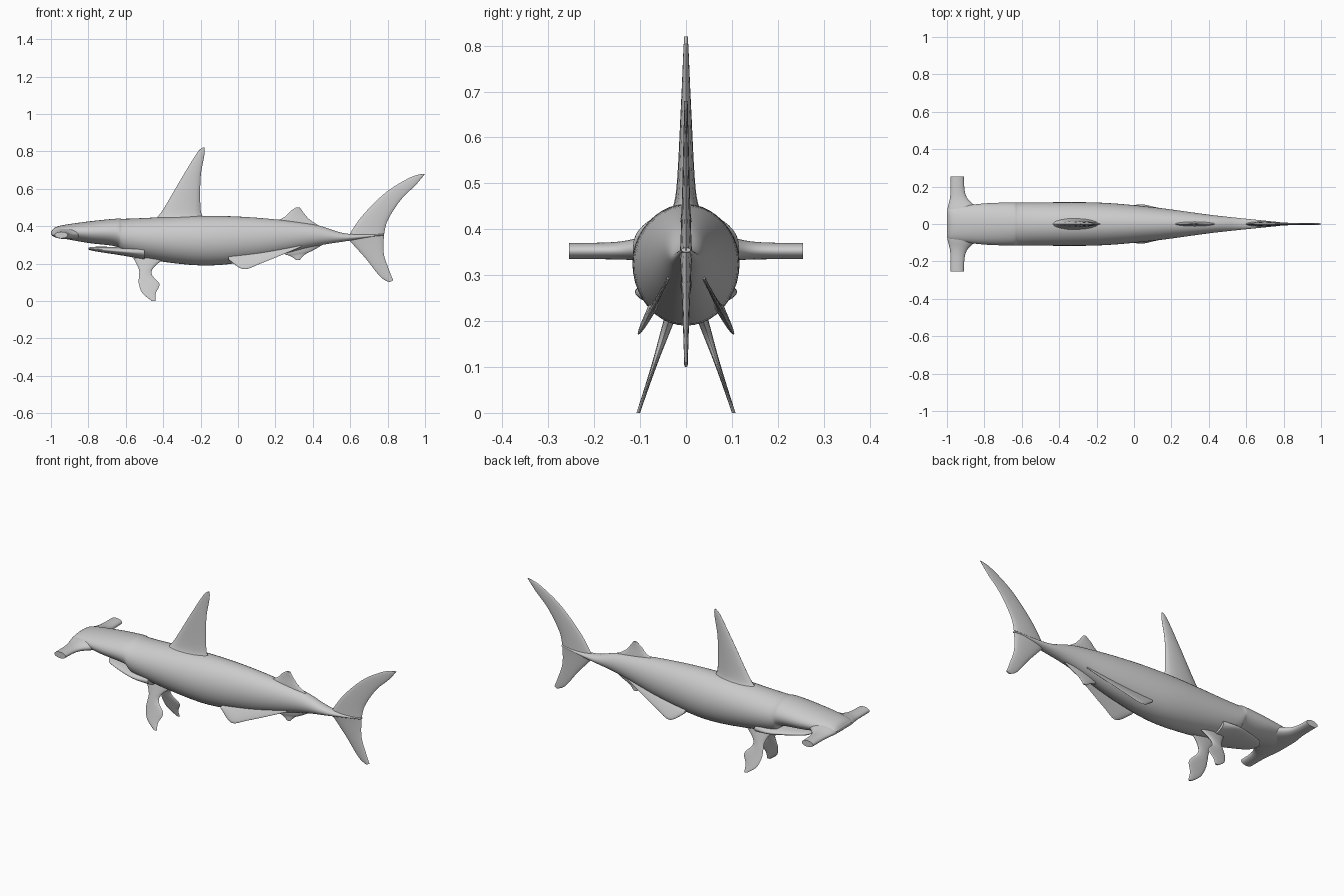
import bpy, bmesh
from math import cos, sin, pi, radians
from mathutils import Vector

default_cube = bpy.data.objects.get("Cube")
if default_cube:
    bpy.data.objects.remove(default_cube)


def refine(stations, steps=6):
    """Smooth curve through every station, with the ends clamped."""
    points = [Vector(station) for station in stations]
    padded = [points[0]] + points + [points[-1]]
    curve = []
    for before, start, end, after in zip(padded, padded[1:], padded[2:], padded[3:]):
        leave, arrive = (end - before) / 2, (after - start) / 2
        for step in range(steps):
            t = step / steps
            ease = t * t * (3 - 2 * t)
            curve.append(start.lerp(end, ease)
                         + leave * t * (1 - t) ** 2
                         - arrive * t * t * (1 - t))
    return curve + [points[-1]]


def loft(name, stations, section, sides=32):
    """Skin a closed tube whose rings are given by section(station, cos, sin)."""
    bm = bmesh.new()
    angles = [2 * pi * side / sides for side in range(sides)]
    rings = [[bm.verts.new(section(station, cos(angle), sin(angle))) for angle in angles]
             for station in stations]
    for ring, following in zip(rings, rings[1:]):
        for side in range(sides):
            bm.faces.new((ring[side - 1], ring[side], following[side], following[side - 1]))
    bm.faces.new(rings[0])
    bm.faces.new(rings[-1])
    bmesh.ops.recalc_face_normals(bm, faces=bm.faces)
    mesh = bpy.data.meshes.new(name)
    bm.to_mesh(mesh)
    bm.free()
    obj = bpy.data.objects.new(name, mesh)
    bpy.context.collection.objects.link(obj)
    bpy.ops.object.select_all(action='DESELECT')
    obj.select_set(True)
    bpy.context.view_layer.objects.active = obj
    bpy.ops.object.shade_smooth_by_angle(angle=radians(50))


def trunk_section(station, across, up):
    """Station: x, top, bottom, half width."""
    x, top, bottom, half_width = station
    middle = (top + bottom) / 2
    return x, half_width * across, middle + up * (top - middle)


def hammer_section(y, along, up):
    """Slim bar that swells smoothly towards the snout."""
    swell = 1 / (1 + (abs(y) / .11) ** 6)
    front, back = -.98 - .02 * swell, -.91 + .09 * swell
    top, bottom = .37 + .02 * swell, .335 - .005 * swell
    x = (front + back + along * (back - front)) / 2
    z = (top + bottom + up * (top - bottom)) / 2
    return x, y, z


def upright(z):
    return 0


def fin(name, edges, root_thickness, lean=upright, side=1):
    """Blade between two edges, (x, z) and (x, z), thinning from root to tip."""
    chords = refine(edges)
    blades = []
    for index, chord in enumerate(chords):
        remaining = 1 - index / (len(chords) - 1)
        blades.append((chord, root_thickness * remaining ** 2 + .004))

    def section(blade, along, out):
        (lead_x, lead_z, trail_x, trail_z), thickness = blade
        share = (1 - along) / 2
        x = lead_x + share * (trail_x - lead_x)
        z = lead_z + share * (trail_z - lead_z)
        return x, side * (lean(z) + out * thickness), z

    loft(name, blades, section, sides=16)


# Body, with the palate as its underside ahead of the mouth corner
body = [
    (-1, .37, .36, .07),
    (-.96, .4, .34, .09),
    (-.8, .425, .31, .11),
    (-.65, .44, .29, .115),
    (-.58, .44, .24, .115),
    (-.2, .455, .19, .115),
    (.1, .445, .22, .09),
    (.4, .41, .29, .05),
    (.58, .36, .32, .03),
    (.78, .36, .35, .01),
]
loft("body", refine(body), trunk_section, sides=40)

# Pointed lower jaw
lower_jaw = [
    (-.8, .285, .275, .02),
    (-.76, .29, .265, .06),
    (-.6, .29, .24, .11),
    (-.5, .3, .22, .1),
]
loft("lower_jaw", refine(lower_jaw), trunk_section)

# Head bar, swept from tip to tip
reach, slices = .255, 20
loft("hammer_head", [reach * step / slices for step in range(-slices, slices + 1)], hammer_section)

# Fins on the centre line
dorsal = [
    (-.44, .44, -.18, .44),
    (-.4, .49, -.2, .49),
    (-.3, .66, -.2, .66),
    (-.22, .79, -.18, .78),
    (-.19, .82, -.18, .82),
]
second_dorsal = [
    (.19, .42, .47, .38),
    (.25, .45, .39, .43),
    (.28, .48, .36, .46),
    (.31, .5, .33, .5),
]
anal = [
    (.2, .28, .47, .31),
    (.25, .25, .4, .27),
    (.28, .24, .36, .25),
    (.31, .22, .33, .22),
]
upper_tail = [
    (.58, .33, .78, .35),
    (.66, .45, .8, .43),
    (.79, .58, .87, .54),
    (.92, .66, .95, .62),
    (.99, .68, 1, .68),
]
lower_tail = [
    (.58, .34, .78, .35),
    (.68, .23, .78, .25),
    (.76, .13, .81, .16),
    (.81, .1, .83, .11),
]
fin("dorsal_fin", dorsal, root_thickness=.03)
fin("second_dorsal_fin", second_dorsal, root_thickness=.012)
fin("anal_fin", anal, root_thickness=.012)
fin("upper_tail_fin", upper_tail, root_thickness=.01)
fin("lower_tail_fin", lower_tail, root_thickness=.01)


# Paired fins, splayed outwards as they descend
def pectoral_lean(z):
    return .104 - z / 3


def pelvic_lean(z):
    return .194 - .53 * z


pectoral = [
    (-.56, .23, -.39, .23),
    (-.53, .17, -.45, .18),
    (-.53, .13, -.46, .14),
    (-.53, .09, -.42, .09),
    (-.51, .04, -.44, .04),
    (-.46, 0, -.44, 0),
]
pelvic = [
    (-.05, .24, -.05, .22),
    (.03, .26, .03, .17),
    (.12, .27, .12, .2),
    (.22, .29, .22, .24),
    (.34, .31, .34, .29),
]
for label, side in (("left", -1), ("right", 1)):
    fin(label + "_pectoral_fin", pectoral, .01, pectoral_lean, side)
    fin(label + "_pelvic_fin", pelvic, .008, pelvic_lean, side)
